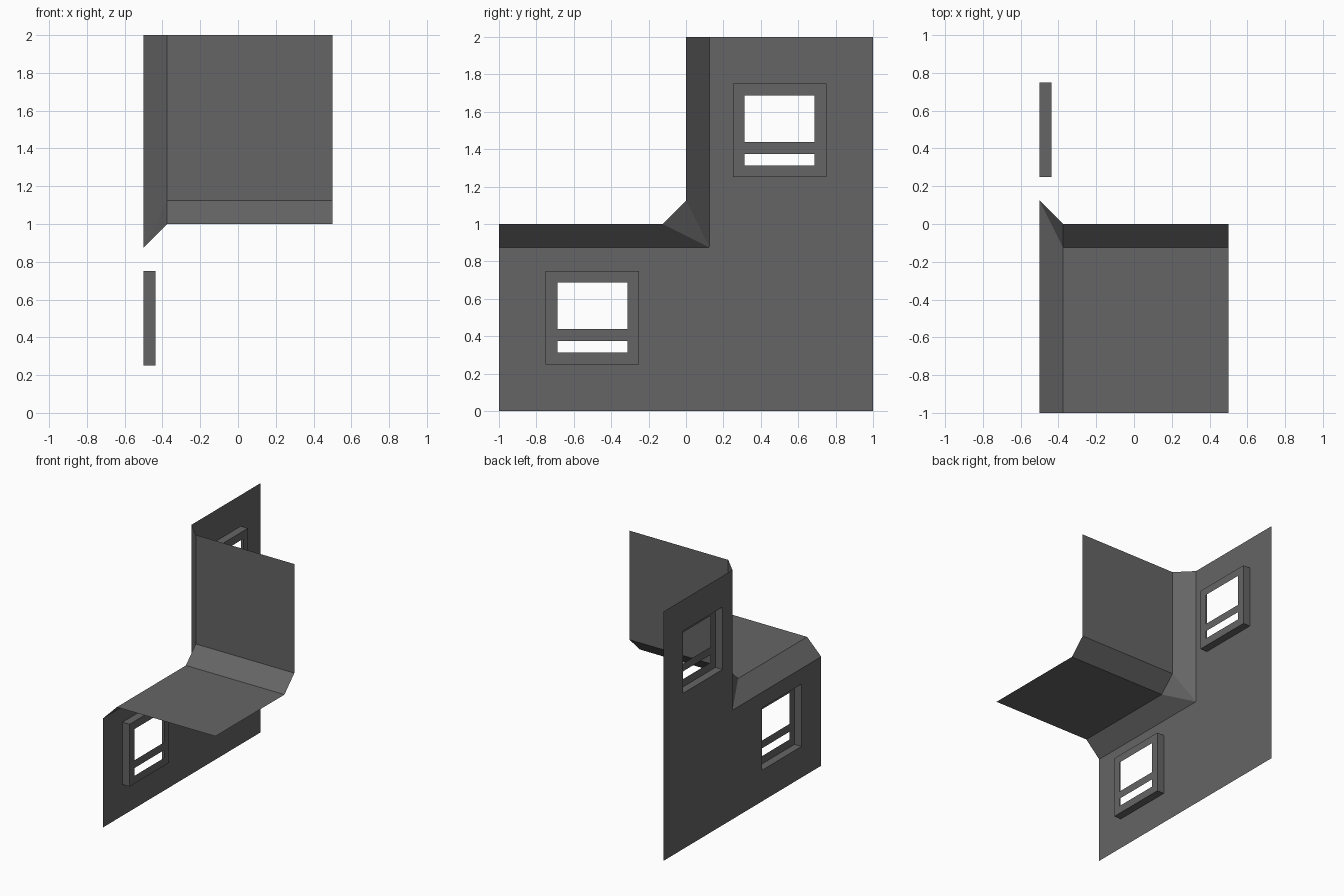
import bpy, bmesh

if "Cube" in bpy.data.objects:
    bpy.data.objects.remove(bpy.data.objects["Cube"])

grey = bpy.data.materials.new("dark grey")
grey.diffuse_color = (0.13, 0.13, 0.13, 1)
grey.use_nodes = True
grey.node_tree.nodes["Principled BSDF"].inputs["Base Color"].default_value = grey.diffuse_color

WALL_X, PANE_X, IN_X, END_X = -0.5, -0.4375, -0.375, 0.5
WINDOWS = [(-0.5, 0.5), (0.5, 1.5)]          # window centres (y, z)


def make_object(name, polygons):
    """Build one object from a few corner loops, welding shared corners."""
    bm = bmesh.new()
    for poly in polygons:
        bm.faces.new([bm.verts.new(p) for p in poly])
    bmesh.ops.remove_doubles(bm, verts=bm.verts[:], dist=1e-5)
    mesh = bpy.data.meshes.new(name)
    bm.to_mesh(mesh)
    bm.free()
    mesh.materials.append(grey)
    obj = bpy.data.objects.new(name, mesh)
    bpy.context.collection.objects.link(obj)
    return obj


def plate(x, ys, zs, keep):
    """Grid of cells facing -x; keep(y, z) decides which cells exist."""
    cells = []
    for y0, y1 in zip(ys, ys[1:]):
        for z0, z1 in zip(zs, zs[1:]):
            if keep((y0 + y1) / 2, (z0 + z1) / 2):
                cells.append([(x, y0, z0), (x, y0, z1), (x, y1, z1), (x, y1, z0)])
    return cells


# Stepped side wall with two square window openings
def is_wall(y, z):
    notch = y < 0.125 and z > 0.875
    opening = any(abs(y - cy) < 0.25 and abs(z - cz) < 0.25 for cy, cz in WINDOWS)
    return not (notch or opening)


make_object("side_wall", plate(
    WALL_X, [-1, -0.75, -0.25, 0.125, 0.25, 0.75, 1],
    [0, 0.25, 0.75, 0.875, 1.25, 1.75, 2], is_wall))

# Recessed windows: four jambs plus a flat frame with two panes cut out
for name, (cy, cz) in zip(("lower_window", "upper_window"), WINDOWS):
    ys = [cy + d for d in (-0.25, -0.1875, 0.1875, 0.25)]
    zs = [cz + d for d in (-0.25, -0.1875, -0.125, -0.0625, 0.1875, 0.25)]

    def is_frame(y, z):
        pane = abs(y - cy) < 0.1875 and (
            -0.1875 < z - cz < -0.125 or -0.0625 < z - cz < 0.1875)
        return not pane

    polys = plate(PANE_X, ys, zs, is_frame)
    ring = [(ys[0], zs[0]), (ys[-1], zs[0]), (ys[-1], zs[-1]), (ys[0], zs[-1])]
    for a, b in zip(ring, ring[1:] + ring[:1]):
        polys.append([(WALL_X, *a), (WALL_X, *b), (PANE_X, *b), (PANE_X, *a)])
    make_object(name, polys)

# Ledge, sloped cove and upper wall: a profile (y, z) swept along x
profile = [(-1, 1), (-0.125, 1), (0, 1.125), (0, 2)]
make_object("ledge_and_upper_wall", [
    [(IN_X, *a), (END_X, *a), (END_X, *b), (IN_X, *b)]
    for a, b in zip(profile, profile[1:])])

# Bevels joining the side wall to the ledge, cove and upper wall
corner = (WALL_X, 0.125, 0.875)
make_object("edge_bevels", [
    [(WALL_X, -1, 0.875), (IN_X, -1, 1), (IN_X, -0.125, 1), corner],
    [corner, (IN_X, -0.125, 1), (IN_X, 0, 1.125)],
    [corner, (IN_X, 0, 1.125), (IN_X, 0, 2), (WALL_X, 0.125, 2)]])
